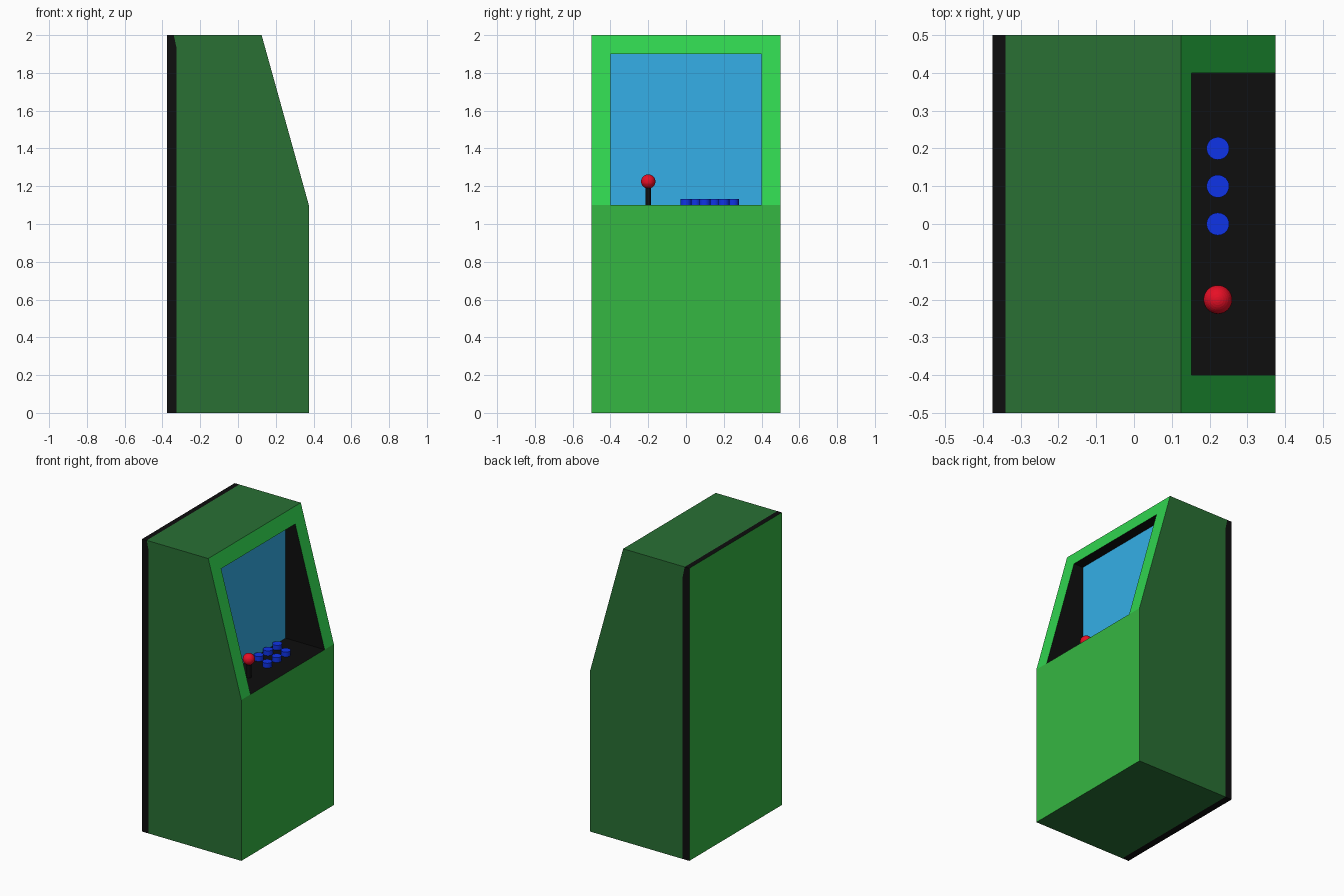
import bpy, bmesh

if "Cube" in bpy.data.objects:
    bpy.data.objects.remove(bpy.data.objects["Cube"])


def mat(name, rgb):
    m = bpy.data.materials.new(name)
    lin = [((c / 255 + 0.055) / 1.055) ** 2.4 if c > 10 else c / 255 / 12.92 for c in rgb]
    m.diffuse_color = (*lin, 1)
    m.use_nodes = True
    m.node_tree.nodes["Principled BSDF"].inputs["Base Color"].default_value = m.diffuse_color
    return m


side_green = mat("dark green", (41, 112, 52))
panel_green = mat("mid green", (53, 183, 66))
bezel_green = mat("bright green", (48, 212, 79))
black = mat("black", (14, 14, 14))
screen_blue = mat("screen blue", (53, 177, 234))
button_blue = mat("button blue", (15, 52, 234))
red = mat("red", (234, 15, 38))


def finish(bm, name, mats):
    bmesh.ops.recalc_face_normals(bm, faces=bm.faces)
    me = bpy.data.meshes.new(name)
    bm.to_mesh(me)
    bm.free()
    for m in mats:
        me.materials.append(m)
    ob = bpy.data.objects.new(name, me)
    bpy.context.collection.objects.link(ob)
    return ob


# Cabinet: side profile (x, z) carried across the width, with a screen recess
W, R = 0.5, 0.4            # half widths of cabinet and recess
SIDE, PANEL, BEZEL, BLACK, SCREEN = range(5)
A, B, C, D, E = (-.375, 0), (-.325, 0), (-.325, 1.93), (-.34, 2), (-.375, 2)
F, G, H = (.125, 2), (.375, 1.1), (.375, 0)
T = (.375 - .25 * .8 / .9, 1.9)          # top of opening on the slope
SB, ST = (.08, 1.1), (.08, 1.9)          # screen bottom and top

bm = bmesh.new()


def face(pts, mi):
    bm.faces.new([bm.verts.new(p) for p in pts]).material_index = mi


def at(p, y):
    return (p[0], y, p[1])


def strip(p, q, w, mi):
    face([at(p, -w), at(p, w), at(q, w), at(q, -w)], mi)


for s in (-1, 1):
    face([at(p, s * W) for p in (A, B, C, D, E)], BLACK)          # rear trim
    face([at(p, s * W) for p in (B, H, G, F, D, C)], SIDE)        # side panel
    face([at(G, s * W), at(F, s * W), at(T, s * R), at(G, s * R)], BEZEL)
    face([at(p, s * R) for p in (SB, G, T, ST)], BLACK)           # recess wall
strip(A, B, W, BLACK)
strip(E, D, W, BLACK)
strip(B, H, W, SIDE)
strip(D, F, W, SIDE)
strip(A, E, W, PANEL)
face([at(H, -W), at(H, W), at(G, W), at(G, R), at(G, -R), at(G, -W)], PANEL)
face([at(F, -W), at(F, W), at(T, R), at(T, -R)], BEZEL)
strip(SB, G, R, BLACK)                                            # control deck
strip(ST, T, R, BLACK)
strip(SB, ST, R, SCREEN)
bmesh.ops.remove_doubles(bm, verts=bm.verts, dist=1e-4)
finish(bm, "cabinet", [side_green, panel_green, bezel_green, black, screen_blue])


def cylinder(name, x, y, z0, z1, r, m):
    b = bmesh.new()
    bmesh.ops.create_cone(b, cap_ends=True, segments=32, radius1=r, radius2=r, depth=z1 - z0)
    finish(b, name, [m]).location = (x, y, (z0 + z1) / 2)


# Two staggered rows of buttons
for row, (x, y0) in enumerate(((.222, 0), (.122, .05))):
    for i in range(3):
        cylinder(f"button_{row}_{i}", x, y0 + .1 * i, 1.09, 1.133, .03, button_blue)

# Joystick
cylinder("joystick_shaft", .222, -.2, 1.09, 1.21, .015, black)
b = bmesh.new()
bmesh.ops.create_uvsphere(b, u_segments=32, v_segments=16, radius=.038)
finish(b, "joystick_ball", [red]).location = (.222, -.2, 1.225)
